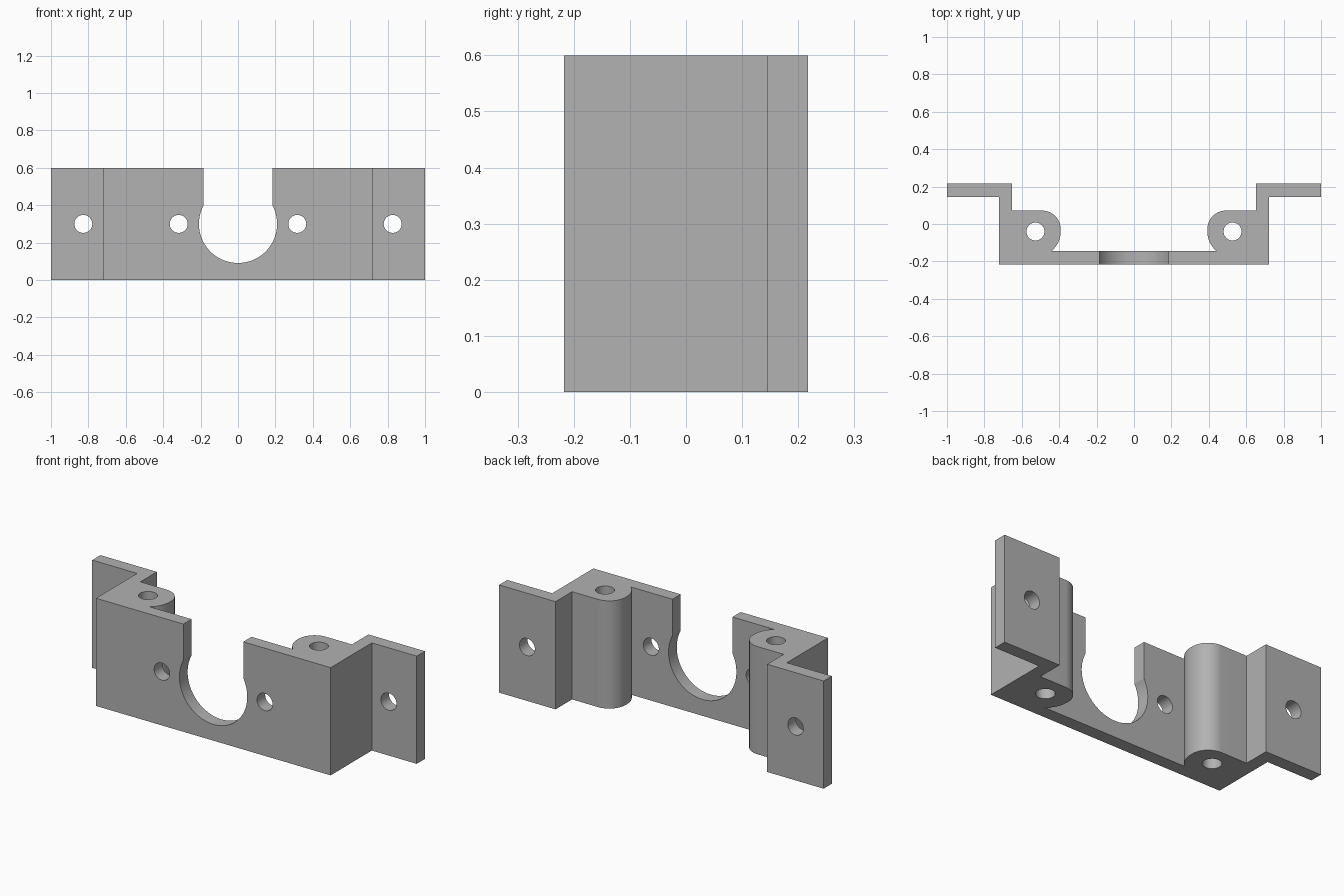
import bpy, bmesh, math
from mathutils import Matrix, Vector

if "Cube" in bpy.data.objects:
    bpy.data.objects.remove(bpy.data.objects["Cube"], do_unlink=True)

HEIGHT = 0.6
MID = HEIGHT / 2

grey = bpy.data.materials.new("plain grey")
grey.use_nodes = True
colour = (0.445, 0.445, 0.445, 1)
grey.diffuse_color = colour
grey.node_tree.nodes["Principled BSDF"].inputs["Base Color"].default_value = colour


def arc(cx, cy, r, start, end, n):
    """Points along an arc, angles in degrees."""
    angles = [math.radians(start + (end - start) * i / n) for i in range(n + 1)]
    return [(cx + r * math.cos(a), cy + r * math.sin(a)) for a in angles]


def prism(name, outline, depth, matrix=Matrix()):
    """Extrude a closed outline along its local z."""
    bm = bmesh.new()
    face = bm.faces.new([bm.verts.new((x, y, 0)) for x, y in outline])
    top = bmesh.ops.extrude_face_region(bm, geom=[face])["geom"]
    bmesh.ops.translate(bm, vec=(0, 0, depth),
                        verts=[g for g in top if isinstance(g, bmesh.types.BMVert)])
    bmesh.ops.recalc_face_normals(bm, faces=bm.faces)
    bm.transform(matrix)
    mesh = bpy.data.meshes.new(name)
    bm.to_mesh(mesh)
    bm.free()
    mesh.materials.append(grey)
    obj = bpy.data.objects.new(name, mesh)
    bpy.context.collection.objects.link(obj)
    return obj


# Plan outline of one half: front wall, side step, flange, rounded screw boss
half = [(0.723, -0.217), (0.723, 0.145), (1, 0.145), (1, 0.217),
        (0.652, 0.217), (0.652, 0.072)]
half += arc(0.492, -0.028, 0.1, 90, 180, 16)
half += arc(0.527, -0.04, 0.135, 182, 231, 10)
half.append((0.442, -0.145))
outline = half + [(-x, y) for x, y in reversed(half)]
bracket = prism("mounting_bracket", outline, HEIGHT)

# Cutters: the vertical boss holes, the wall and flange holes, the keyhole opening
cutters = []
to_front = Matrix.Translation((0, 0.5, 0)) @ Matrix.Rotation(math.pi / 2, 4, "X")
circle = lambda x, y, r, n: arc(x, y, r, 0, 360, n)[:-1]
for side in (-1, 1):
    cutters.append(prism("boss_hole_cutter", circle(side * 0.527, -0.04, 0.048, 32), 1,
                         Matrix.Translation((0, 0, -0.2))))
    for x in (0.317, 0.827):
        cutters.append(prism("wall_hole_cutter", circle(side * x, MID, 0.048, 32), 1, to_front))
keyhole = [(-0.185, 0.8)] + arc(0, MID, 0.209, 152, 388, 56) + [(0.185, 0.8)]
cutters.append(prism("keyhole_cutter", keyhole, 1, to_front))

bpy.ops.object.select_all(action="DESELECT")
bracket.select_set(True)
bpy.context.view_layer.objects.active = bracket
for cutter in cutters:
    cutter.hide_render = True
    mod = bracket.modifiers.new("cut", "BOOLEAN")
    mod.operation = "DIFFERENCE"
    mod.solver = "EXACT"
    mod.object = cutter
    bpy.ops.object.modifier_apply(modifier=mod.name)
    bpy.data.objects.remove(cutter, do_unlink=True)

# Smooth the curved walls, keep the sheet edges crisp
bpy.ops.object.shade_smooth_by_angle(angle=math.radians(25))
